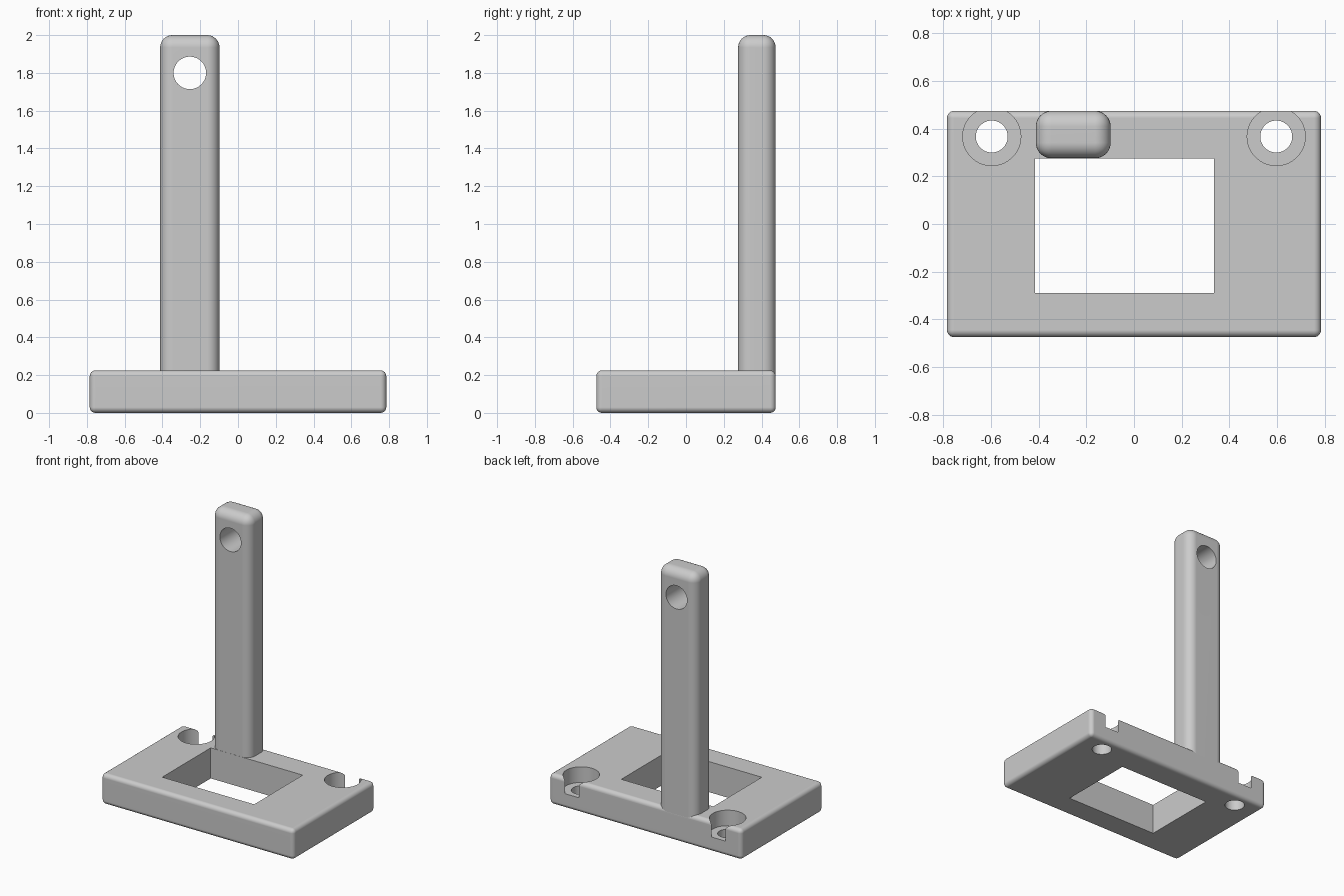
import bpy
import math

old = bpy.data.objects.get("Cube")
if old:
    bpy.data.objects.remove(old, do_unlink=True)

# Single grey material
GREY = (0.6, 0.6, 0.6, 1.0)
grey = bpy.data.materials.new("plain grey")
grey.use_nodes = True
grey.diffuse_color = GREY
grey.node_tree.nodes["Principled BSDF"].inputs["Base Color"].default_value = GREY


def activate(ob):
    bpy.ops.object.select_all(action='DESELECT')
    ob.select_set(True)
    bpy.context.view_layer.objects.active = ob


def box(name, lo, hi, radius=0.0, segments=6):
    """Box between two corners, with all edges optionally rounded."""
    bpy.ops.mesh.primitive_cube_add(size=1, location=[(a + b) / 2 for a, b in zip(lo, hi)])
    ob = bpy.context.object
    ob.name = ob.data.name = name
    ob.scale = [b - a for a, b in zip(lo, hi)]
    bpy.ops.object.transform_apply(location=False, rotation=False, scale=True)
    if radius:
        mod = ob.modifiers.new("rounding", 'BEVEL')
        mod.width, mod.segments = radius, segments
        bpy.ops.object.modifier_apply(modifier=mod.name)
    return ob


def cylinder(name, location, radius, depth, rotation=(0, 0, 0)):
    bpy.ops.mesh.primitive_cylinder_add(vertices=64, radius=radius, depth=depth,
                                        location=location, rotation=rotation)
    ob = bpy.context.object
    ob.name = name
    return ob


def cut(target, cutters):
    """Subtract each cutter from the target and remove the cutter."""
    for c in cutters:
        c.hide_render = True
        activate(target)
        mod = target.modifiers.new("cut", 'BOOLEAN')
        mod.operation, mod.solver, mod.object = 'DIFFERENCE', 'EXACT', c
        bpy.ops.object.modifier_apply(modifier=mod.name)
        bpy.data.objects.remove(c, do_unlink=True)


def finish(ob):
    ob.data.materials.clear()
    ob.data.materials.append(grey)
    activate(ob)
    bpy.ops.object.shade_smooth_by_angle(angle=math.radians(35))
    mod = ob.modifiers.new("even shading", 'WEIGHTED_NORMAL')
    mod.keep_sharp = True


# Base plate with a rectangular window and two counterbored screw holes
base = box("base_plate", (-0.785, -0.475, 0), (0.785, 0.475, 0.225), 0.03)
cutters = [box("window_cutter", (-0.415, -0.29, -0.2), (0.335, 0.275, 0.5))]
for x in (-0.597, 0.597):
    cutters.append(cylinder("screw_hole_cutter", (x, 0.367, 0.1), 0.067, 0.6))
    cutters.append(cylinder("counterbore_cutter", (x, 0.367, 0.11 + 0.2), 0.122, 0.4))
cut(base, cutters)
finish(base)

# Upright post with a cross hole near its top, sunk into the back of the base
post = box("upright_post", (-0.412, 0.276, 0.06), (-0.098, 0.4745, 2.0), 0.065, 8)
cut(post, [cylinder("cross_hole_cutter", (-0.255, 0.375, 1.8), 0.086, 0.6,
                    (math.pi / 2, 0, 0))])
finish(post)
